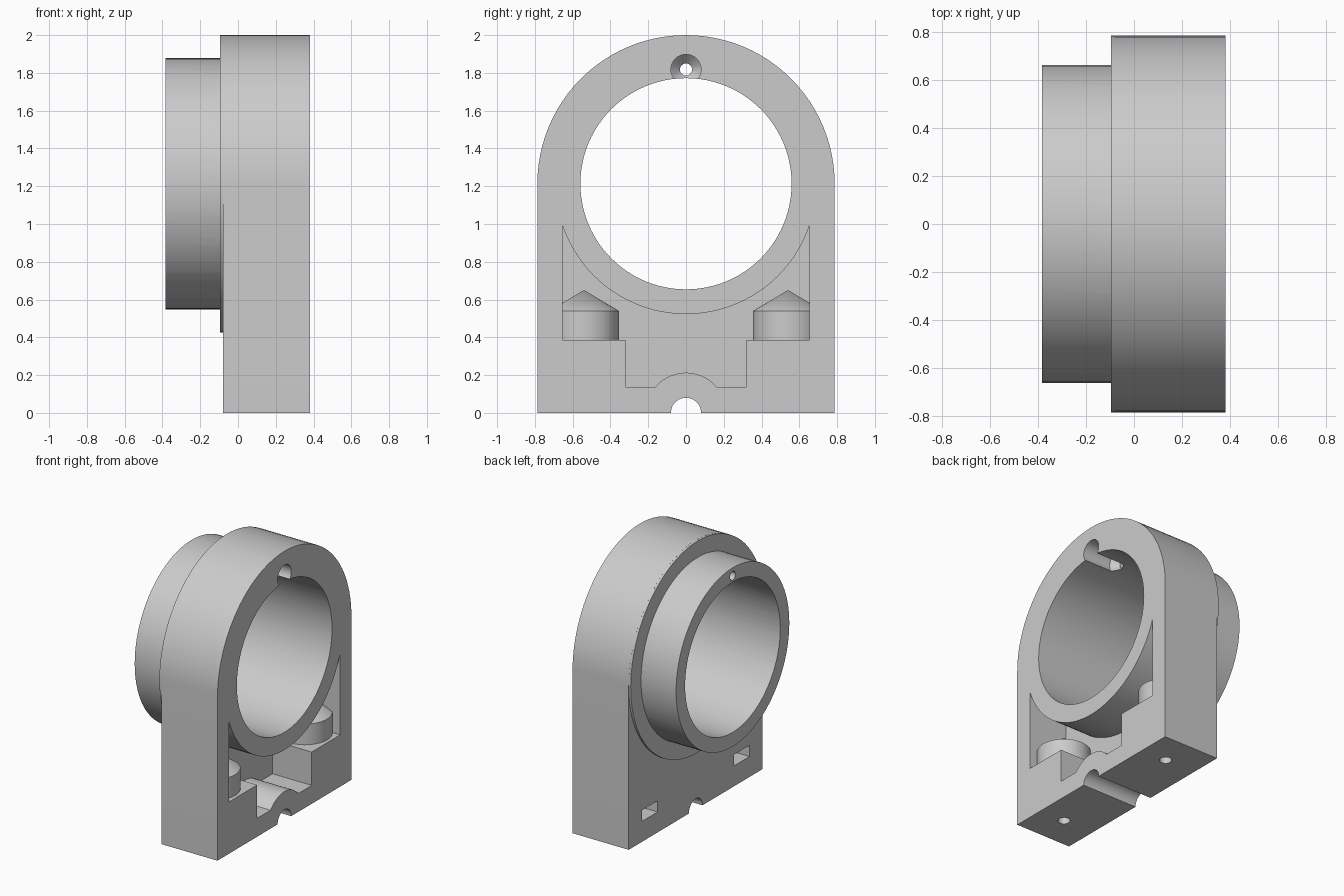
import bpy, bmesh
from math import sin, cos, pi, radians, asin, acos
from mathutils import Matrix, Vector

if "Cube" in bpy.data.objects:
    bpy.data.objects.remove(bpy.data.objects["Cube"])

grey = bpy.data.materials.new("plain grey")
grey.use_nodes = True
grey.diffuse_color = (0.6, 0.6, 0.6, 1)
grey.node_tree.nodes["Principled BSDF"].inputs["Base Color"].default_value = (0.6, 0.6, 0.6, 1)

AXIS_Z = 1.213      # height of the bore axis
HALF = 0.787        # half width of the block
FRONT = 0.382       # open face of the pocket
BACK = -0.08        # rear face of the block
ALONG_X = Matrix.Rotation(pi / 2, 4, 'Y')


def finish(name, bm):
    bmesh.ops.recalc_face_normals(bm, faces=bm.faces)
    mesh = bpy.data.meshes.new(name)
    bm.to_mesh(mesh)
    bm.free()
    obj = bpy.data.objects.new(name, mesh)
    bpy.context.collection.objects.link(obj)
    mesh.materials.append(grey)
    return obj


def prism(name, outline, x0, x1):
    """Extrude a (y, z) outline along x."""
    bm = bmesh.new()
    face = bm.faces.new([bm.verts.new((x0, y, z)) for y, z in outline])
    grown = bmesh.ops.extrude_face_region(bm, geom=[face])["geom"]
    moved = [v for v in grown if isinstance(v, bmesh.types.BMVert)]
    bmesh.ops.translate(bm, verts=moved, vec=(x1 - x0, 0, 0))
    return finish(name, bm)


def lathe(name, profile, centre, turn=Matrix(), steps=96):
    """Spin a (radius, height) profile about its axis."""
    bm = bmesh.new()
    verts = [bm.verts.new((r, 0, h)) for r, h in profile]
    edges = [bm.edges.new(pair) for pair in zip(verts, verts[1:])]
    bmesh.ops.spin(bm, geom=verts + edges, cent=(0, 0, 0), axis=(0, 0, 1),
                   angle=2 * pi, steps=steps)
    bmesh.ops.remove_doubles(bm, verts=bm.verts, dist=1e-5)
    bmesh.ops.transform(bm, matrix=Matrix.Translation(Vector(centre)) @ turn, verts=bm.verts)
    return finish(name, bm)


def rod(name, r, h0, h1, centre, turn=Matrix(), steps=96):
    return lathe(name, [(0, h0), (r, h0), (r, h1), (0, h1)], centre, turn, steps)


def arc(r, z, a0, a1, n):
    return [(r * cos(a0 + (a1 - a0) * i / n), z + r * sin(a0 + (a1 - a0) * i / n))
            for i in range(n + 1)]


def combine(target, tool, operation):
    mod = target.modifiers.new(operation, 'BOOLEAN')
    mod.operation = operation
    mod.solver = 'EXACT'
    mod.object = tool
    bpy.context.view_layer.objects.active = target
    bpy.ops.object.modifier_apply(modifier=mod.name)
    bpy.data.objects.remove(tool)


# Arched block with a thin round flange and a spigot at the back
block = prism("bearing_block", [(-HALF, 0), (HALF, 0)] + arc(HALF, AXIS_Z, 0, pi, 48), BACK, FRONT)
hub = (0, 0, AXIS_Z)
combine(block, rod("flange", HALF - 0.0005, -0.096, 0.1, hub, ALONG_X), 'UNION')
combine(block, rod("spigot", 0.665, -0.384, 0.05, hub, ALONG_X), 'UNION')

# Pocket below the ring, with a hump over the cable groove
side, step, floor, ledge, ring, hump = 0.653, 0.32, 0.137, 0.385, 0.69, 0.213
a = asin(floor / hump)
b = acos(side / ring)
pocket = [(-side, ledge), (-step, ledge), (-step, floor)]
pocket += arc(hump, 0, pi - a, a, 20)
pocket += [(step, floor), (step, ledge), (side, ledge)]
pocket += arc(ring, AXIS_Z, -b, b - pi, 48)
combine(block, prism("pocket", pocket, 0.06, 0.5), 'DIFFERENCE')

# Screw bosses with pointed tops, screw holes and nut slots
BOSS_X = 0.172
for s in (-1, 1):
    y = s * 0.54
    base = (BOSS_X, y, 0)
    boss = lathe("boss", [(0, 0.25), (0.185, 0.25), (0.185, 0.54), (0, 0.65)], base, steps=64)
    combine(block, boss, 'UNION')
    combine(block, rod("screw_hole", 0.042, -0.1, 0.5, base, steps=32), 'DIFFERENCE')
    slot = [(y - 0.092, 0.152), (y + 0.092, 0.152), (y + 0.092, 0.235), (y - 0.092, 0.235)]
    combine(block, prism("nut_slot", slot, -0.2, BOSS_X + 0.092), 'DIFFERENCE')

# Main bore and cable groove
combine(block, rod("bore", 0.559, -1, 1, hub, ALONG_X), 'DIFFERENCE')
combine(block, rod("groove", 0.08, -1, 1, (0, 0, 0), ALONG_X, 48), 'DIFFERENCE')

# Counterbored pin hole above the bore
pin = [(0, -1), (0.032, -1), (0.032, 0.1), (0.08, 0.15), (0.08, 1), (0, 1)]
combine(block, lathe("pin_hole", pin, (0, 0, 1.818), ALONG_X, 40), 'DIFFERENCE')

# Smooth round walls, sharp edges
bpy.ops.object.select_all(action='DESELECT')
block.select_set(True)
bpy.context.view_layer.objects.active = block
bpy.ops.object.shade_smooth_by_angle(angle=radians(25))
